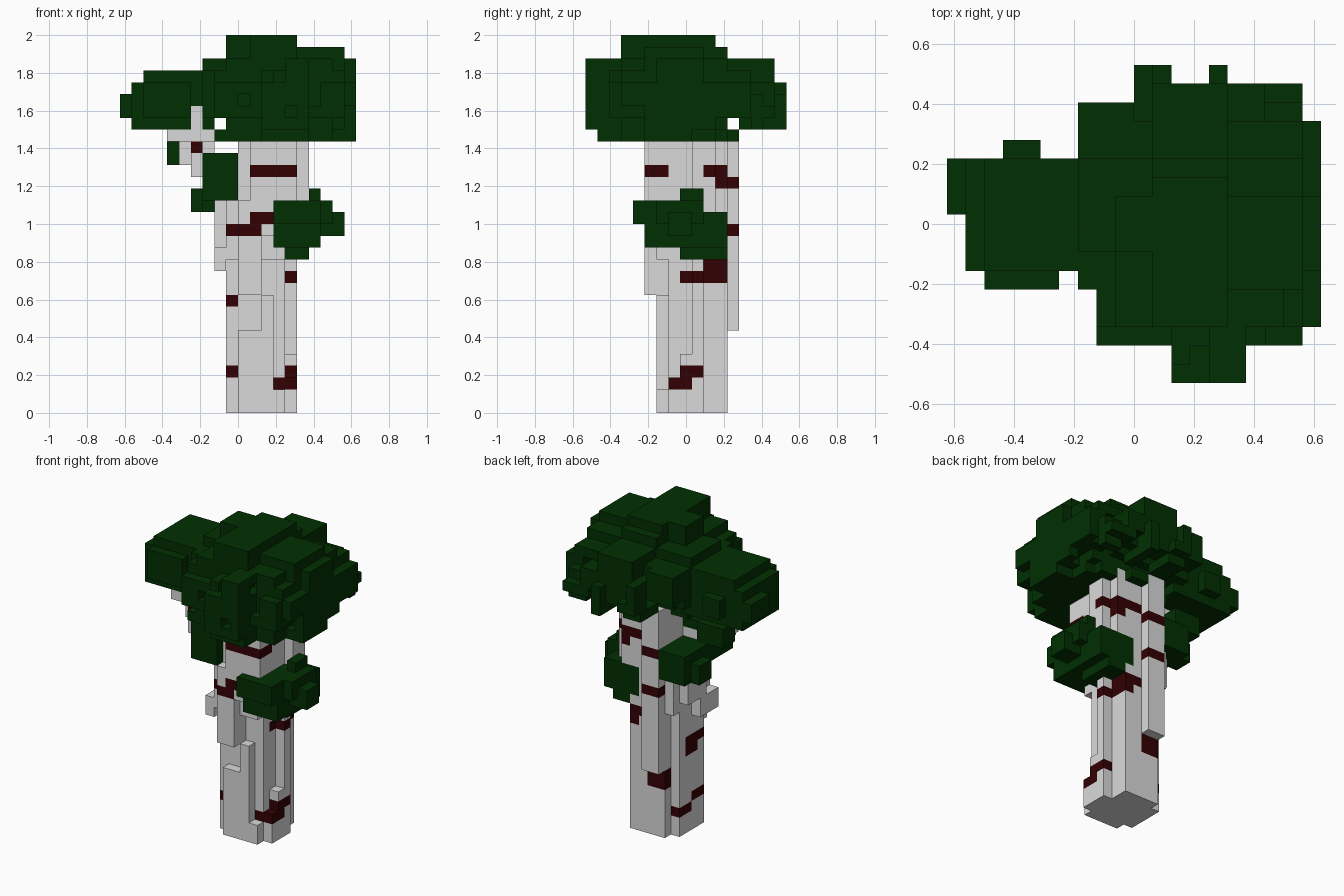
import bpy, bmesh, random

random.seed(4)
cube = bpy.data.objects.get("Cube")
if cube:
    bpy.data.objects.remove(cube, do_unlink=True)

V = 0.0625                      # block size
ORIGIN = (-0.625, -0.53125, 0)  # corner of the block grid
SIDES = [(1, 0, 0), (-1, 0, 0), (0, 1, 0), (0, -1, 0), (0, 0, 1), (0, 0, -1)]


def material(name, rgb):
    m = bpy.data.materials.new(name)
    m.use_nodes = True
    m.diffuse_color = (*rgb, 1)
    bsdf = m.node_tree.nodes["Principled BSDF"]
    bsdf.inputs["Base Color"].default_value = (*rgb, 1)
    bsdf.inputs["Roughness"].default_value = 0.9
    return m


LEAF = material("leaf green", (0.0004, 0.029, 0.0006))
BARK = material("pale bark", (0.70, 0.70, 0.70))
MARK = material("dark red bark", (0.034, 0.0004, 0.0012))


def blocks(*boxes):
    """Union of block boxes (x0, x1, y0, y1, z0, z1), upper ends excluded."""
    return {(i, j, k) for a, b, c, d, e, f in boxes
            for i in range(a, b) for j in range(c, d) for k in range(e, f)}


def near(p, d):
    return tuple(a + b for a, b in zip(p, d))


def build(name, cells, solid, mats, marked=frozenset()):
    """Mesh the exposed block sides; marked blocks take the second material."""
    bm = bmesh.new()
    for p in sorted(cells):
        for d in SIDES:
            if near(p, d) in solid:
                continue
            ax = next(n for n in range(3) if d[n])
            u, v = (ax + 1) % 3, (ax + 2) % 3
            ring = [(0, 0), (1, 0), (1, 1), (0, 1)]
            if d[ax] < 0:
                ring.reverse()
            verts = []
            for s, t in ring:
                q = list(p)
                q[ax] += d[ax] > 0
                q[u] += s
                q[v] += t
                verts.append(bm.verts.new([o + V * c for o, c in zip(ORIGIN, q)]))
            bm.faces.new(verts).material_index = int(p in marked)
    bmesh.ops.remove_doubles(bm, verts=bm.verts, dist=1e-4)
    mesh = bpy.data.meshes.new(name)
    bm.to_mesh(mesh)
    bm.free()
    for m in mats:
        mesh.materials.append(m)
    obj = bpy.data.objects.new(name, mesh)
    bpy.context.collection.objects.link(obj)


# Trunk: cross-shaped foot, thickening and leaning towards +x
trunk = blocks(
    (9, 14, 7, 11, 0, 14), (10, 14, 11, 12, 0, 14),
    (10, 12, 6, 7, 0, 7), (12, 13, 6, 7, 0, 10), (13, 14, 6, 7, 0, 2),
    (14, 15, 7, 10, 0, 3), (14, 15, 8, 10, 3, 5), (14, 15, 9, 10, 5, 13),
    (9, 14, 6, 12, 13, 18), (14, 15, 8, 12, 13, 18),
    (10, 12, 5, 7, 10, 18), (10, 12, 12, 13, 7, 24),
    (8, 9, 6, 9, 12, 14), (8, 9, 8, 11, 14, 18),
    (10, 15, 6, 12, 18, 24), (15, 16, 9, 11, 17, 24), (11, 15, 5, 6, 15, 24))

# Side branch reaching left into the crown
branch = blocks(
    (8, 10, 7, 9, 18, 21), (7, 9, 7, 8, 20, 22), (7, 8, 7, 8, 22, 23),
    (4, 8, 6, 9, 23, 24), (5, 7, 7, 9, 21, 24), (6, 7, 6, 7, 20, 26))

# Dark streaks on the bark
marks = blocks(
    (9, 10, 7, 10, 9, 10), (9, 10, 8, 10, 8, 9),
    (9, 10, 7, 9, 3, 4), (9, 10, 9, 11, 2, 3), (10, 12, 11, 12, 5, 7),
    (13, 15, 7, 9, 2, 3), (14, 15, 8, 10, 3, 4),
    (13, 15, 8, 12, 11, 12), (12, 15, 10, 12, 12, 13), (14, 15, 9, 10, 11, 12),
    (9, 12, 5, 7, 15, 16), (11, 13, 5, 7, 16, 17), (11, 15, 5, 7, 20, 21),
    (10, 12, 12, 13, 15, 16), (10, 12, 12, 13, 19, 20), (14, 15, 11, 12, 19, 20),
    (12, 16, 10, 12, 20, 21), (6, 7, 6, 8, 22, 23))

# Crown underside and middle, widening upwards
crown = blocks(
    (8, 18, 3, 11, 23, 24), (10, 17, 11, 12, 23, 24), (10, 14, 12, 13, 23, 24),
    (12, 16, 1, 4, 23, 24), (16, 20, 5, 9, 23, 24),
    (9, 18, 3, 12, 24, 30), (8, 19, 3, 13, 25, 29), (8, 19, 13, 14, 26, 29),
    (7, 10, 5, 13, 25, 29), (7, 10, 13, 15, 26, 29), (7, 9, 7, 12, 28, 30),
    (19, 20, 3, 5, 26, 28), (19, 20, 5, 11, 24, 28), (19, 20, 11, 14, 25, 28),
    (18, 20, 6, 10, 24, 30), (8, 19, 2, 3, 25, 28))
# Crown front and back bulges
crown |= blocks(
    (12, 16, 0, 3, 24, 28), (14, 16, 0, 4, 28, 30), (12, 14, 1, 4, 28, 29),
    (10, 17, 14, 16, 25, 28), (10, 12, 13, 16, 24, 25), (14, 15, 13, 17, 24, 27),
    (17, 19, 14, 15, 24, 27), (17, 19, 15, 16, 25, 26),
    (11, 15, 12, 16, 28, 30), (10, 12, 16, 17, 25, 28))
# Crown top
crown |= blocks(
    (9, 19, 5, 12, 29, 30), (11, 15, 3, 12, 30, 31), (9, 13, 7, 10, 30, 32),
    (13, 19, 5, 10, 30, 31), (11, 15, 3, 11, 31, 32))
lobe = blocks(
    (2, 8, 6, 12, 24, 29), (1, 2, 6, 12, 24, 28),
    (0, 1, 9, 12, 25, 27), (2, 6, 5, 6, 25, 28), (3, 5, 12, 13, 25, 27))

# Ragged dents around the rim of the crown
for p in sorted(crown):
    rim = any(near(p, d) not in crown for d in SIDES[:4])
    if rim and 25 <= p[2] < 29 and 8 <= p[0] < 18 and random.random() < 0.1:
        crown.discard(p)

# Smaller leaf clusters
right_leaves = blocks(
    (14, 16, 8, 12, 13, 14), (13, 17, 5, 12, 14, 17), (16, 19, 7, 9, 15, 17),
    (13, 17, 4, 8, 16, 18), (14, 18, 6, 10, 16, 18), (16, 17, 8, 10, 18, 19))
left_leaves = blocks(
    (7, 10, 5, 9, 18, 22), (7, 10, 9, 13, 17, 20), (6, 9, 10, 12, 17, 19))
twig_leaves = blocks((4, 7, 9, 11, 21, 23))

# Right leaves wrap the trunk; all other wood stays in front of the leaves
trunk -= right_leaves
wood = trunk | branch
leaf_parts = {"crown": crown, "crown_lobe": lobe - crown,
              "right_leaf_cluster": right_leaves,
              "left_leaf_cluster": left_leaves, "twig_leaves": twig_leaves}
solid = wood.union(*leaf_parts.values())

build("trunk", trunk, solid, [BARK, MARK], marks)
build("left_branch", branch - trunk, solid, [BARK, MARK], marks)
for part, cells in leaf_parts.items():
    build(part, cells - wood, solid, [LEAF])
